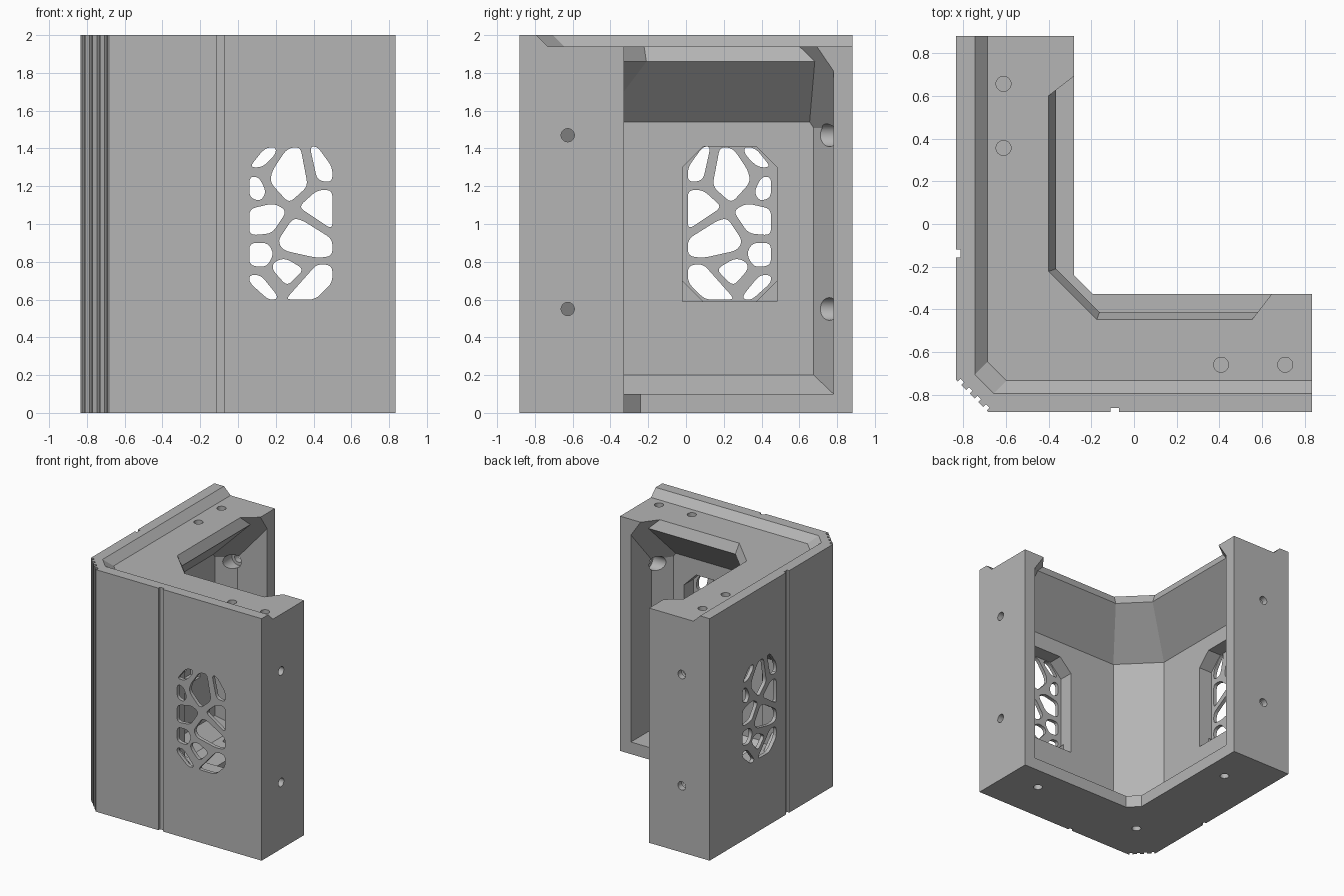
import bpy, bmesh, math
from mathutils import Matrix, Vector

if "Cube" in bpy.data.objects:
    bpy.data.objects.remove(bpy.data.objects["Cube"], do_unlink=True)

# Legs are measured from the outer corner: u along the front, v along the side
END_U, END_V, HEIGHT = 1.666, 1.762, 2.0
SHIFT = Vector((-END_U / 2, -END_V / 2, 0))
WALL, RIM = 0.15, 0.1

grey = bpy.data.materials.new("light grey plastic")
grey.use_nodes = True
grey.diffuse_color = (0.46, 0.46, 0.46, 1)
grey.node_tree.nodes["Principled BSDF"].inputs["Base Color"].default_value = (0.46, 0.46, 0.46, 1)


def make_object(name, bm):
    bmesh.ops.recalc_face_normals(bm, faces=bm.faces)
    bmesh.ops.translate(bm, verts=bm.verts, vec=SHIFT)
    mesh = bpy.data.meshes.new(name)
    bm.to_mesh(mesh)
    bm.free()
    mesh.materials.append(grey)
    obj = bpy.data.objects.new(name, mesh)
    bpy.context.collection.objects.link(obj)
    return obj


def add_prism(bm, bottom, top):
    """Closed solid between two matching rings."""
    a = [bm.verts.new(p) for p in bottom]
    b = [bm.verts.new(p) for p in top]
    bm.faces.new(a)
    bm.faces.new(b)
    for i in range(len(a)):
        j = (i + 1) % len(a)
        bm.faces.new((a[i], a[j], b[j], b[i]))


def convex_solid(name, planes):
    """Large block trimmed to the space where normal . point > distance."""
    bm = bmesh.new()
    bmesh.ops.create_cube(bm, size=3, matrix=Matrix.Translation((1.2, 1.2, 1)))
    for nx, ny, nz, d in planes:
        n = Vector((nx, ny, nz))
        bmesh.ops.bisect_plane(bm, geom=bm.verts[:] + bm.edges[:] + bm.faces[:],
                               plane_co=n * (d / n.length_squared), plane_no=n, clear_inner=True)
        rim = [e for e in bm.edges if e.is_boundary]
        if rim:
            bmesh.ops.holes_fill(bm, edges=rim, sides=0)
    return make_object(name, bm)


def both(a, z, d):
    """The same sloping plane on both legs."""
    return [(a, 0, z, d), (0, a, z, d)]


def cut(body, cutter):
    cutter.hide_render = True
    mod = body.modifiers.new("cut", 'BOOLEAN')
    mod.operation, mod.solver, mod.object = 'DIFFERENCE', 'EXACT', cutter
    bpy.context.view_layer.update()
    graph = bpy.context.evaluated_depsgraph_get()
    mesh = bpy.data.meshes.new_from_object(body.evaluated_get(graph))
    body.modifiers.clear()
    body.data = mesh
    bpy.data.objects.remove(cutter, do_unlink=True)


# Body outline with a panel groove on each face and a ribbed corner chamfer
half = [(END_U, 0), (0.762, 0), (0.762, 0.02), (0.723, 0.02), (0.723, 0), (0.15, 0)]
ribs = []
for t in (0.1, 0.37, 0.63, 0.9):
    for s, depth in ((-0.055, 0), (-0.055, 0.013), (0.055, 0.013), (0.055, 0)):
        ribs.append((0.15 * (1 - t - s) + depth, 0.15 * (t + s) + depth))
outline = half + ribs + [(v, u) for u, v in half[:0:-1]] + [(0, END_V), (END_U, END_V)]
bm = bmesh.new()
add_prism(bm, [(u, v, 0) for u, v in outline], [(u, v, HEIGHT) for u, v in outline])
body = make_object("corner_housing", bm)

# Inside of the L, and the step behind the raised top lip
cut(body, convex_solid("inner_corner", both(1, 0, 0.553) + [(1, 1, 0, 1.193)]))
cut(body, convex_solid("top_step", [(0, 0, 1, 1.94), (1, 1, 2, 4.264)] + both(1, 1, 2.088)))

# Hollow: rims at the ends, and braces under the top at both ends
ends = [(-1, 0, 0, RIM - END_U), (0, -1, 0, RIM - END_V)]
braces = [(-1, 0.77, -0.68, -0.705 - END_U), (0.77, -1, -0.68, -0.705 - END_V)]
end_chamfers = [(-1, 0.784, 0, 0.3225 - END_U), (0.784, -1, 0, 0.3225 - END_V)]
cavity = ends + braces + end_chamfers + [(0, 0, 1, RIM)]
cavity += both(1, 0, WALL) + [(1, 1, 0, 0.58)]                 # walls
cavity += both(0.746, 1, 0.312) + [(0.6, 0.6, 1, 0.548)]       # floor chamfer
cavity += both(1.006, -1, -1.389) + [(1, 1, -1.75, -2.115)]    # sloping underside
cut(body, convex_solid("cavity", cavity))
top_edge = ends + braces + both(1, 0.4375, 1.282) + [(1, 1, 0.59, 2.237), (0, 0, 1, 1.858)]
cut(body, convex_solid("top_edge", top_edge))


# Lattice windows, the same pattern on the outside of both legs
def rounded(points, radius=0.035):
    ring = []
    pts = [Vector(p) for p in points]
    for i, p in enumerate(pts):
        ins = []
        for q in (pts[i - 1], pts[(i + 1) % len(pts)]):
            way = q - p
            ins.append(p + way.normalized() * min(radius, way.length * 0.45))
        for k in range(5):
            t = k / 4
            ring.append(ins[0] * (1 - t) ** 2 + p * (2 * t * (1 - t)) + ins[1] * t ** 2)
    return ring


def window_cutter(name, shapes, d0, d1):
    bm = bmesh.new()
    for shape in shapes:
        add_prism(bm, [(u, d0, z) for u, z in shape], [(u, d1, z) for u, z in shape])
        add_prism(bm, [(d0, 2.224 - u, z) for u, z in shape], [(d1, 2.224 - u, z) for u, z in shape])
    return make_object(name, bm)


LO, HI, BASE, TOP, C = 0.862, 1.362, 0.59, 1.41, 0.11
upper = [(HI, TOP - C), (HI - C, TOP), (LO + C, TOP), (LO, TOP - C)]
cut(body, window_cutter("window_pocket", [[(LO, BASE), (HI, BASE)] + upper], 0.06, 0.2))
octagon = [(LO, BASE + C), (LO + C, BASE), (HI - C, BASE), (HI, BASE + C)] + upper
cut(body, window_cutter("window_recess", [octagon], 0.03, 0.1))

# Openings in hundredths, across and up
upper_cells = [
    [(6, 130), (14, 140), (20, 141), (20, 137), (13, 130)],
    [(26, 140), (33, 141), (37, 120), (27, 111), (17, 122), (18, 128)],
    [(38, 141), (42, 141), (50, 130), (50, 122), (42, 123)],
    [(6, 125), (11, 125), (15, 117), (12, 112), (6, 114)],
    [(6, 108), (19, 111), (26, 107), (18, 95), (6, 94)],
    [(32, 109), (42, 118), (50, 118), (50, 97)],
]
lower_cells = [
    [(29, 103), (34, 102), (50, 92), (50, 83), (42, 82), (24, 86), (21, 91)],
    [(6, 90), (16, 90), (19, 84), (15, 77), (6, 78)],
    [(19, 80), (25, 82), (35, 76), (26, 67), (18, 76)],
    [(6, 73), (12, 73), (21, 62), (20, 60), (16, 60), (6, 69)],
    [(50, 78), (42, 79), (26, 61), (27, 60), (41, 60), (50, 69)],
]
cells = [rounded([(x / 100 - SHIFT.x, z / 100) for x, z in cell]) for cell in upper_cells + lower_cells]
cut(body, window_cutter("window_cells", cells, -0.05, 0.1))


# Screw holes
def bore(bm, centre, axis, radius, length):
    turn = Vector((0, 0, 1)).rotation_difference(Vector(axis)).to_matrix().to_4x4()
    bmesh.ops.create_cone(bm, cap_ends=True, segments=32, radius1=radius, radius2=radius,
                          depth=length, matrix=Matrix.Translation(centre) @ turn)


holes, seats = bmesh.new(), bmesh.new()
for back in (0.225, 0.525):
    bore(holes, (END_U - back + 0.1, 0.222, 1.94), (0, 0, 1), 0.035, 0.3)
    bore(holes, (0.222, END_V - back, 1.94), (0, 0, 1), 0.035, 0.3)
for u, v in ((0.363, 0.35), (1.366, 0.35), (0.363, 1.418)):
    bore(holes, (u, v, 0.05), (0, 0, 1), 0.035, 0.2)
for z in (0.55, 1.47):
    bore(holes, (END_U, 0.255, z), (1, 0, 0), 0.035, 0.3)
    bore(holes, (0.255, END_V, z), (0, 1, 0), 0.035, 0.3)
    bore(seats, (END_U - 0.15, 0.255, z), (1, 0, 0), 0.06, 0.2)
    bore(seats, (0.255, END_V - 0.15, z), (0, 1, 0), 0.06, 0.2)
cut(body, make_object("screw_holes", holes))
cut(body, make_object("screw_seats", seats))

bpy.ops.object.select_all(action='DESELECT')
body.select_set(True)
bpy.context.view_layer.objects.active = body
bpy.ops.object.shade_smooth_by_angle(angle=math.radians(25))
